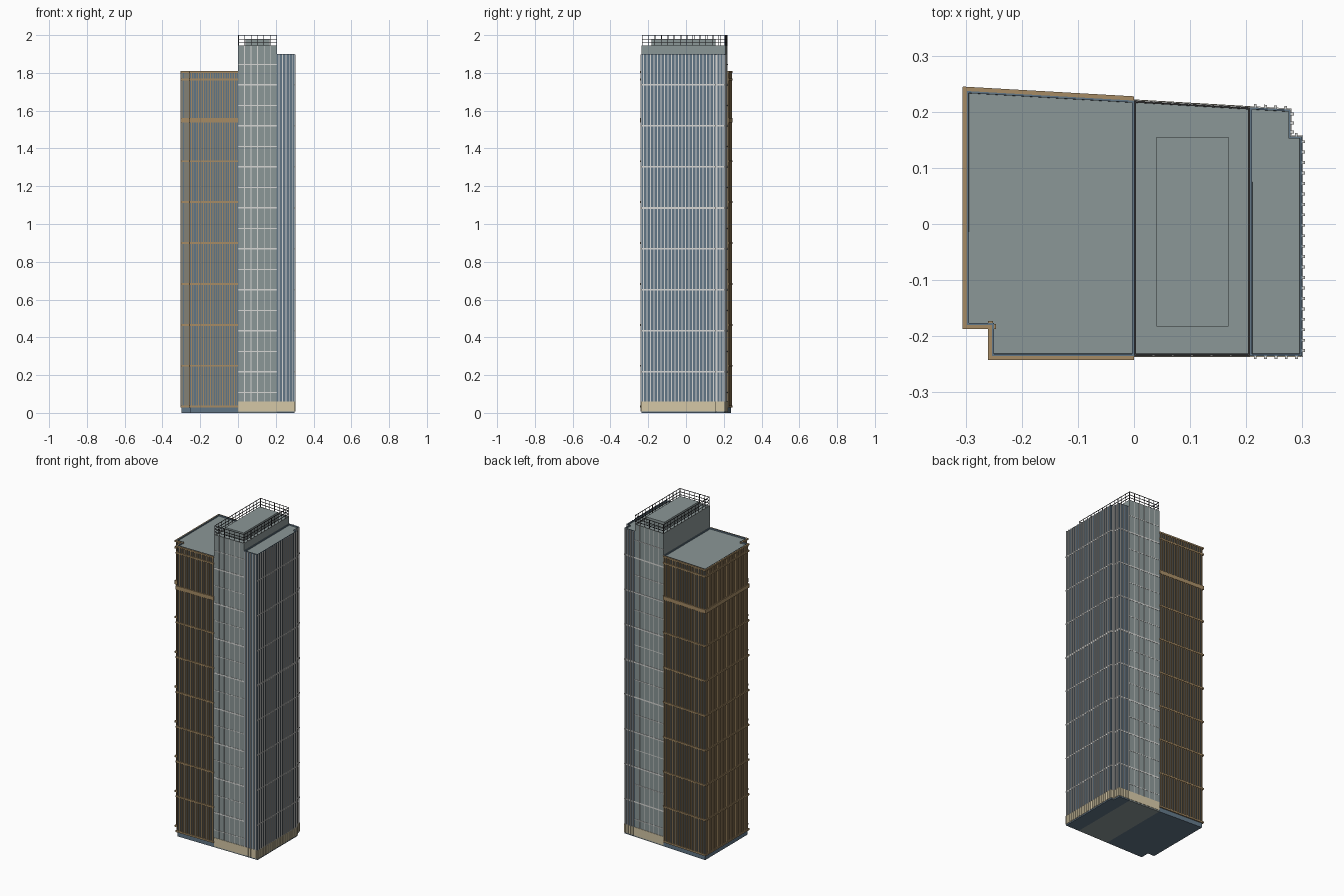
import bpy, bmesh
from mathutils import Vector

if "Cube" in bpy.data.objects:
    bpy.data.objects.remove(bpy.data.objects["Cube"])


def material(name, rgb):
    m = bpy.data.materials.new(name)
    m.use_nodes = True
    m.diffuse_color = (*rgb, 1)
    m.node_tree.nodes["Principled BSDF"].inputs["Base Color"].default_value = (*rgb, 1)
    return m


GLASS = material("blue glass", (0.12, 0.18, 0.24))
GREY = material("grey panel", (0.26, 0.31, 0.31))
BRONZE = material("bronze fin", (0.38, 0.26, 0.13))
WHITE = material("white trim", (0.68, 0.68, 0.66))
BEIGE = material("beige stone", (0.66, 0.57, 0.38))
DARK = material("dark metal", (0.05, 0.05, 0.055))


def finish(name, bm, *mats):
    bmesh.ops.recalc_face_normals(bm, faces=bm.faces)
    mesh = bpy.data.meshes.new(name)
    bm.to_mesh(mesh)
    bm.free()
    for m in mats:
        mesh.materials.append(m)
    ob = bpy.data.objects.new(name, mesh)
    bpy.context.collection.objects.link(ob)
    return ob


def block(name, outline, top, wall, rim, recess=0.008):
    """Prism with a thin parapet around a sunken grey roof."""
    bm = bmesh.new()
    base = bm.faces.new([bm.verts.new((x, y, 0)) for x, y in outline])
    ext = bmesh.ops.extrude_face_region(bm, geom=[base])["geom"]
    bmesh.ops.translate(bm, vec=(0, 0, top), verts=[v for v in ext if isinstance(v, bmesh.types.BMVert)])
    roof = [f for f in ext if isinstance(f, bmesh.types.BMFace)]
    if base not in bm.faces[:]:
        bm.faces.new([v for v in bm.verts if v.co.z == 0])
    bmesh.ops.recalc_face_normals(bm, faces=bm.faces)
    for f in bmesh.ops.inset_region(bm, faces=roof, thickness=0.005)["faces"]:
        f.material_index = 1
    bmesh.ops.inset_region(bm, faces=roof, thickness=0.0004, depth=-recess)
    roof[0].material_index = 2
    return finish(name, bm, wall, rim, GREY)


class Wall:
    """One side of an outline, on which fins and bands are laid."""

    def __init__(self, p, q, joint=None):
        self.p, self.q = Vector((*p, 0)), Vector((*q, 0))
        self.length = (self.q - self.p).length
        self.along = (self.q - self.p).normalized()
        self.out = Vector((self.along.y, -self.along.x, 0))
        self.free = [joint is None or abs(e[0] - joint) > 0.001 for e in (p, q)]

    def box(self, bm, a, b, z0, z1, depth, back=-0.002):
        corners = [self.p + self.along * s + self.out * d
                   for s, d in ((a, back), (b, back), (b, depth), (a, depth))]
        lo = [bm.verts.new((c.x, c.y, z0)) for c in corners]
        hi = [bm.verts.new((c.x, c.y, z1)) for c in corners]
        bm.faces.new(lo[::-1])
        bm.faces.new(hi)
        for i in range(4):
            j = (i + 1) % 4
            bm.faces.new((lo[i], lo[j], hi[j], hi[i]))

    def band(self, bm, z0, z1, depth, back=-0.002):
        a, b = (depth if f else 0 for f in self.free)
        self.box(bm, -a, self.length + b, z0, z1, depth, back)

    def fins(self, bm, spacing, width, z0, z1, depth):
        n = max(1, round(self.length / spacing))
        for i in range(n):
            s = (i + 0.5) * self.length / n
            self.box(bm, s - width / 2, s + width / 2, z0, z1, depth)


def walls(outline, joint=None):
    """All sides of an outline except the one lying on the joint."""
    pairs = zip(outline, outline[1:] + outline[:1])
    return [Wall(p, q, joint) for p, q in pairs
            if joint is None or abs(p[0] - joint) + abs(q[0] - joint) > 0.001]


# Outlines, counter-clockwise
west = [(0, 0.22), (-0.298, 0.237), (-0.298, -0.18), (-0.253, -0.18), (-0.253, -0.235), (0, -0.235)]
core = [(0, -0.235), (0.207, -0.235), (0.207, 0.208), (0, 0.22)]
east = [(0.207, -0.235), (0.299, -0.235), (0.299, 0.156), (0.279, 0.156), (0.279, 0.204), (0.207, 0.208)]
WEST_TOP, CORE_TOP, EAST_TOP, FLOOR = 1.81, 1.945, 1.9, 0.217

block("west_tower", west, WEST_TOP, GLASS, GLASS)
block("core_tower", core, CORE_TOP, GREY, WHITE)
block("east_tower", east, EAST_TOP, GLASS, GLASS)

# Bronze fins and bands on the west tower
west_walls = walls(west, 0)
fins, bands = bmesh.new(), bmesh.new()
for w in west_walls:
    w.fins(fins, 0.0125, 0.0045, 0.03, WEST_TOP - 0.002, 0.006)
    for k in range(9):
        z = 0.033 + k * 0.2165
        half = 0.012 if k == 7 else 0.005
        w.band(bands, z - half, z + half, 0.0075)
    w.band(bands, WEST_TOP - 0.01, WEST_TOP - 0.001, 0.0075)
finish("bronze_fins", fins, BRONZE)
finish("bronze_bands", bands, BRONZE)

# White fins and floor lines on the east tower, with a beige base
fins, bands, plinth = bmesh.new(), bmesh.new(), bmesh.new()
for w in walls(east, 0.207):
    w.fins(fins, 0.0185, 0.005, 0.06, EAST_TOP - 0.002, 0.006)
    w.fins(plinth, 0.0185, 0.005, 0.008, 0.06, 0.006)
    w.band(plinth, 0.008, 0.06, 0.002)
    if w.out.y > -0.9:
        for k in range(1, 9):
            half = 0.006 if k == 5 else 0.004
            w.band(bands, k * FLOOR - half, k * FLOOR + half, 0.002)
finish("white_fins", fins, WHITE)
finish("white_floor_lines", bands, WHITE)

# Thin white grid on the front and back of the core
grid = bmesh.new()
for w in (Wall(core[0], core[1]), Wall(core[2], core[3])):
    w.free = [False, False]
    w.band(plinth, 0.008, 0.06, 0.002)
    for i in range(1, 6):
        s = i * w.length / 6
        w.box(grid, s - 0.0016, s + 0.0016, 0.06, CORE_TOP - 0.002, 0.001)
    for k in range(1, 18):
        half = 0.002 if k % 2 else 0.004
        w.band(grid, k * FLOOR / 2 - half, k * FLOOR / 2 + half, 0.0013)
finish("core_grid", grid, WHITE)
finish("beige_base", plinth, BEIGE)

# Roof plant room
bm = bmesh.new()
side = Wall((0.04, -0.183), (0.168, -0.183))
side.box(bm, 0, side.length, CORE_TOP - 0.01, 1.98, 0, -0.338)
finish("plant_room", bm, GREY)

# Railing around the core roof
rail = bmesh.new()
for w in walls(core):
    n = round(w.length / 0.034)
    for i in range(n + 1):
        s = 0.003 + i * (w.length - 0.006) / n
        w.box(rail, s - 0.0013, s + 0.0013, CORE_TOP - 0.002, 2.0, -0.001, -0.0035)
    for z in (1.962, 1.98, 2.0):
        w.box(rail, 0.001, w.length - 0.001, z - 0.003, z, -0.001, -0.0035)
finish("roof_railing", rail, DARK)
